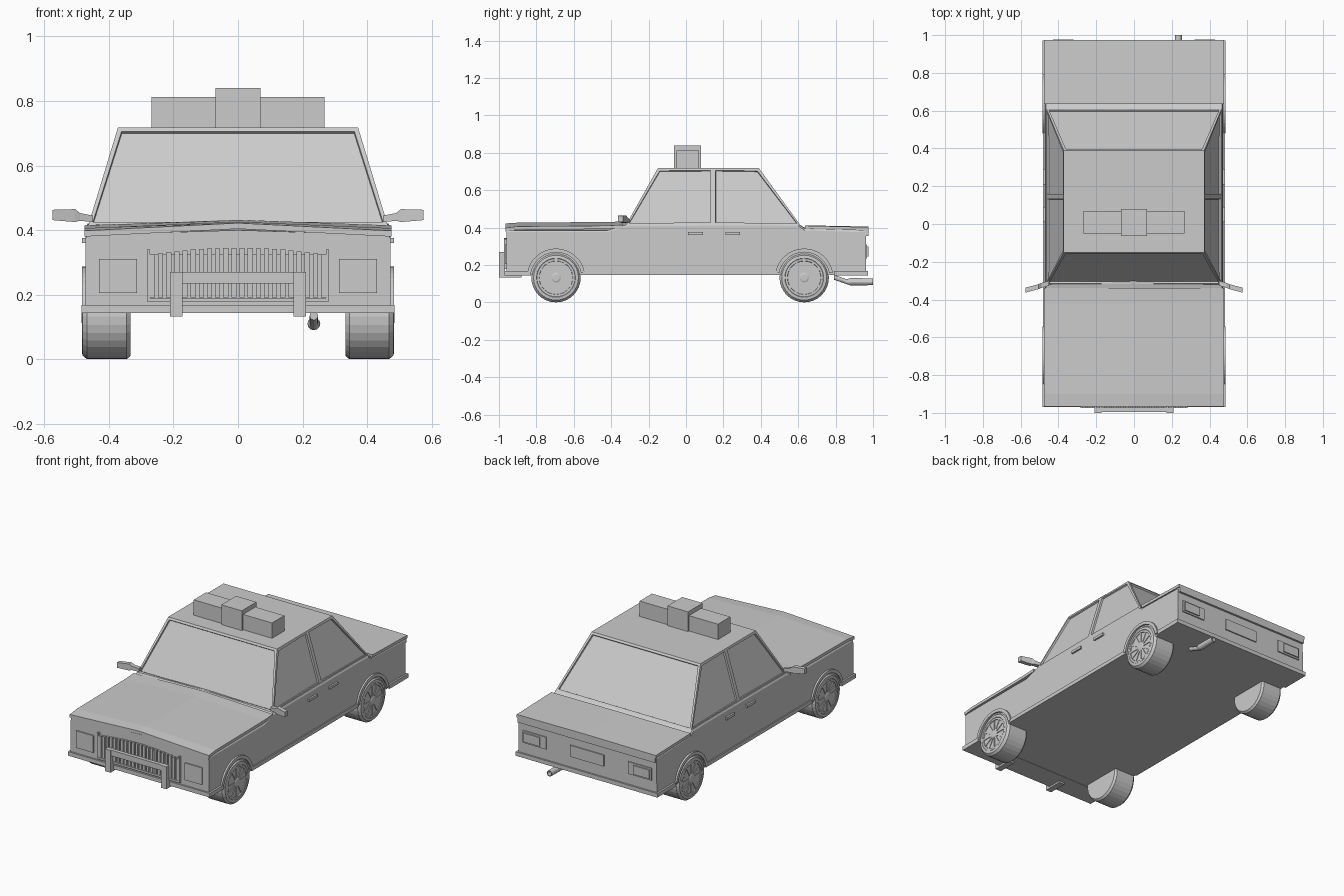
import bpy, bmesh, math
from mathutils import Matrix

# The whole model is one plain grey
GREY = bpy.data.materials.new("plain_grey")
GREY.diffuse_color = (0.6, 0.6, 0.6, 1)


def mesh(name, verts, faces):
    me = bpy.data.meshes.new(name)
    me.from_pydata(verts, [], faces)
    bm = bmesh.new()
    bm.from_mesh(me)
    bmesh.ops.recalc_face_normals(bm, faces=bm.faces)
    bm.to_mesh(me)
    bm.free()
    me.materials.append(GREY)
    ob = bpy.data.objects.new(name, me)
    bpy.context.collection.objects.link(ob)
    return ob


def box(name, x, y, z):
    v = [(a, b, c) for a in x for b in y for c in z]
    f = [(0, 1, 3, 2), (4, 6, 7, 5), (0, 4, 5, 1), (2, 3, 7, 6), (0, 2, 6, 4), (1, 5, 7, 3)]
    return mesh(name, v, f)


def loft(name, sections):
    """Join equal closed sections, capping both ends."""
    n = len(sections[0])
    verts = [p for s in sections for p in s]
    faces = [tuple(range(n)), tuple(range(len(verts) - n, len(verts)))]
    for i in range(len(sections) - 1):
        for j in range(n):
            k = (j + 1) % n
            faces.append((i * n + j, i * n + k, (i + 1) * n + k, (i + 1) * n + j))
    return mesh(name, verts, faces)


def lathe(name, pts, c, seg=32, axis="X"):
    """Revolve (position, radius) points round an axis."""
    secs = []
    for a, r in pts:
        ring = []
        for i in range(seg):
            t = 2 * math.pi * i / seg
            u, w = r * math.cos(t), r * math.sin(t)
            ring.append((c[0] + a, c[1] + u, c[2] + w) if axis == "X" else (c[0] + u, c[1] + a, c[2] + w))
        secs.append(ring)
    return loft(name, secs)


# Body shell: sections along y of (y, side height, centre height)
stations = [(-0.96, 0.385, 0.4), (-0.42, 0.385, 0.41), (-0.31, 0.418, 0.425), (0.145, 0.42, 0.42),
            (0.5, 0.42, 0.42), (0.6, 0.418, 0.418), (0.635, 0.395, 0.4), (0.962, 0.385, 0.39)]
loft("body", [[(-0.474, y, 0.145), (0.474, y, 0.145), (0.474, y, 0.17), (0.472, y, s - 0.01),
               (0.466, y, s), (0, y, c), (-0.466, y, s), (-0.472, y, s - 0.01), (-0.474, y, 0.17)]
              for y, s, c in stations])


# Hood and trunk lids with a central crown
def lid(name, rows):
    loft(name, [[(-0.476, y, s - 0.018), (0, y, c - 0.018), (0.476, y, s - 0.018),
                 (0.476, y, s), (0, y, c), (-0.476, y, s)] for y, s, c in rows])


lid("hood", [(-0.965, 0.398, 0.422), (-0.9, 0.406, 0.426), (-0.42, 0.41, 0.43), (-0.34, 0.415, 0.432)])
lid("trunk_lid", [(0.635, 0.41, 0.412), (0.975, 0.402, 0.405)])
box("trunk_lip", (-0.47, 0.47), (0.95, 0.975), (0.355, 0.4))

# Cabin with recessed windows
lo = [(y, 0.464, 0.415) for y in (-0.32, 0.145, 0.61)]
hi = [(y, 0.372, 0.718) for y in (-0.15, 0.145, 0.39)]
verts = [(s * x, y, z) for row in (lo, hi) for s in (-1, 1) for y, x, z in row]
cabin = mesh("cabin", verts, [(0, 1, 7, 6), (1, 2, 8, 7), (3, 4, 10, 9), (4, 5, 11, 10),
                              (0, 3, 9, 6), (2, 5, 11, 8), (6, 7, 8, 11, 10, 9),
                              (0, 1, 2, 5, 4, 3)])
bm = bmesh.new()
bm.from_mesh(cabin.data)
panes = [f for f in bm.faces if abs(f.normal.z) < 0.9]
frames = bmesh.ops.inset_individual(bm, faces=panes, thickness=0.018, depth=0)
bmesh.ops.inset_individual(bm, faces=panes, thickness=0.002, depth=-0.01)
bm.to_mesh(cabin.data)
bm.free()

# Roof light bar
box("light_bar_left", (0.07, 0.268), (-0.05, 0.07), (0.715, 0.813))
box("light_bar_right", (-0.268, -0.07), (-0.05, 0.07), (0.715, 0.813))
box("light_bar_centre", (-0.07, 0.07), (-0.063, 0.08), (0.715, 0.84))

# Grille with arched vertical slats
n = 22
box("grille_back", (-0.275, 0.275), (-0.966, -0.955), (0.185, 0.325))
for i in range(n):
    x = -0.265 + 0.53 * i / (n - 1)
    top = 0.345 - 0.3 * x * x
    box("grille_slat", (x - 0.008, x + 0.008), (-0.974, -0.96), (0.192, top))
for s in (-1, 1):
    box("grille_frame_side", (s * 0.272, s * 0.282), (-0.974, -0.955), (0.18, 0.34))
box("grille_frame_bottom", (-0.28, 0.28), (-0.974, -0.955), (0.178, 0.19))

# Push bar
box("push_bar_cross", (-0.175, 0.175), (-0.995, -0.972), (0.235, 0.27))
for s in (-1, 1):
    box("push_bar_post", (s * 0.172, s * 0.21), (-1.0, -0.967), (0.132, 0.27))
    box("push_bar_foot", (s * 0.172, s * 0.21), (-0.99, -0.88), (0.132, 0.147))

# Bumpers and number plate
box("front_bumper", (-0.485, 0.485), (-0.97, -0.83), (0.143, 0.168))
box("rear_bumper", (-0.485, 0.485), (0.79, 0.972), (0.143, 0.168))
box("number_plate", (-0.115, 0.115), (0.955, 0.969), (0.235, 0.305))

# Exhaust pipe, bent up into the floor, with a wider tip
pipe = lathe("exhaust", [(0.79, 0.013), (0.86, 0.013), (0.88, 0.02), (1.0, 0.018), (1.0, 0.013), (0.96, 0.011)],
             (0.235, 0, 0.11), 12, "Y")
for v in pipe.data.vertices:
    v.co.z += max(0, 0.86 - v.co.y) * 0.35

for s in (-1, 1):
    # Lamps
    box("headlight", (s * 0.313, s * 0.43), (-0.968, -0.95), (0.205, 0.31))
    box("tail_light", (s * 0.28, s * 0.44), (0.955, 0.969), (0.235, 0.31))
    box("tail_light_outer", (s * 0.32, s * 0.43), (0.955, 0.976), (0.245, 0.3))
    # Sill strip and door handles
    box("side_sill", (s * 0.465, s * 0.481), (-0.55, 0.49), (0.145, 0.168))
    for y in (0.05, 0.25):
        box("door_handle", (s * 0.465, s * 0.483), (y - 0.04, y + 0.04), (0.36, 0.376))
    # Wing mirror: thin arm widening into a swept head
    secs = [(0.45, -0.318, 0.01, 0.435), (0.49, -0.325, 0.012, 0.441), (0.505, -0.33, 0.02, 0.445),
            (0.575, -0.342, 0.016, 0.447)]
    loft("wing_mirror", [[(s * x, y + dy + (0.49 - x) * 0.1, z + dz * h) for dy, dz in
                          ((-0.013, -1), (0.013, -1), (0.013, 1), (-0.013, 1))]
                         for x, y, h, z in secs])

    for wy in (-0.695, 0.632):
        c = (0, wy, 0.132)
        # Tyre and dished rim
        lathe("tyre", [(s * a, r) for a, r in ((0.478, 0.1), (0.484, 0.104), (0.482, 0.12), (0.468, 0.132),
                                               (0.345, 0.132), (0.333, 0.122), (0.333, 0.1))], c)
        lathe("rim", [(s * a, r) for a, r in ((0.476, 0.088), (0.483, 0.09), (0.483, 0.102), (0.338, 0.102),
                                              (0.333, 0.096), (0.37, 0.08), (0.385, 0.03))], c)
        lathe("rim_back", [(s * 0.47, 0.092), (s * 0.477, 0.092)], c)
        lathe("hub_cap", [(s * 0.47, 0.028), (s * 0.481, 0.028), (s * 0.485, 0.018)], c, 16)
        for i in range(12):
            sp = box("spoke", (s * 0.47, s * 0.482), (-0.006, 0.006), (0.02, 0.092))
            sp.data.transform(Matrix.Translation(c) @ Matrix.Rotation(i * math.pi / 6, 4, "X"))
        # Wheel arch
        arc = []
        for i in range(17):
            t = math.radians(10 + 160 * i / 16)
            arc.append([(s * x, wy + r * math.cos(t), 0.132 + r * math.sin(t))
                        for x, r in ((0.46, 0.136), (0.484, 0.136), (0.484, 0.156), (0.46, 0.156))])
        loft("wheel_arch", arc)
